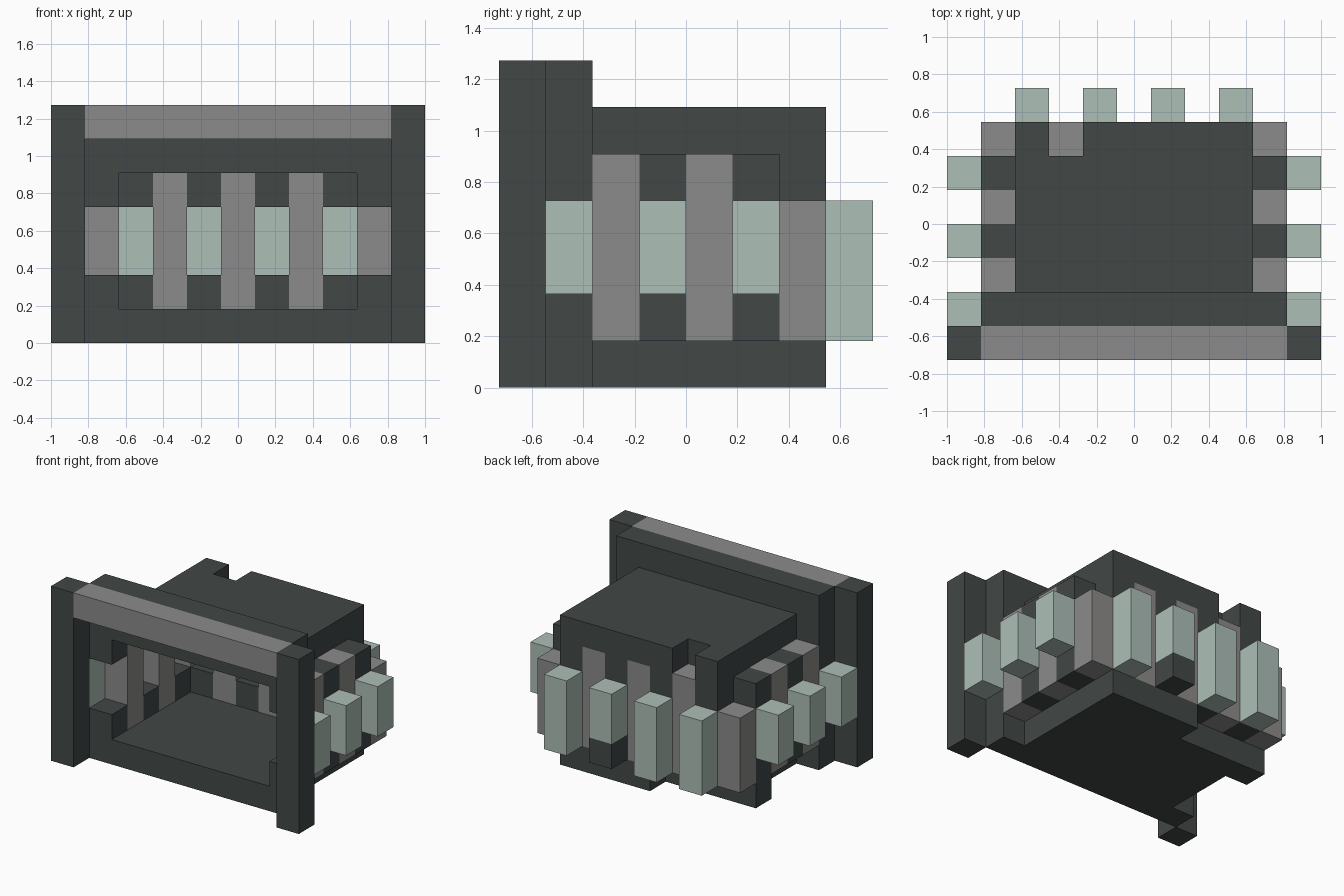
import bpy

# Remove the default cube
cube = bpy.data.objects.get("Cube")
if cube:
    bpy.data.objects.remove(cube, do_unlink=True)

CELL = 2 / 11  # the model sits on a grid of 11 x 8 x 7 cells


def make_material(name, rgb):
    mat = bpy.data.materials.new(name)
    mat.use_nodes = True
    color = (*rgb, 1)
    mat.diffuse_color = color
    bsdf = next(n for n in mat.node_tree.nodes if n.type == "BSDF_PRINCIPLED")
    bsdf.inputs["Base Color"].default_value = color
    bsdf.inputs["Roughness"].default_value = 0.9
    return mat


DARK = make_material("dark slate", (0.054, 0.064, 0.062))
GREY = make_material("warm grey", (0.265, 0.258, 0.256))
GREEN = make_material("pale green", (0.42, 0.52, 0.475))

FACES = [(0, 2, 3, 1), (4, 5, 7, 6), (0, 1, 5, 4),
         (2, 6, 7, 3), (0, 4, 6, 2), (1, 3, 7, 5)]


def part(name, mat, *boxes):
    """One object from boxes given as cell ranges (x range, y range, z range)."""
    verts, faces = [], []
    for xs, ys, zs in boxes:
        start = len(verts)
        verts += [((x - 5.5) * CELL, (y - 4) * CELL, z * CELL)
                  for x in xs for y in ys for z in zs]
        faces += [[start + i for i in f] for f in FACES]
    mesh = bpy.data.meshes.new(name)
    mesh.from_pydata(verts, [], faces)
    mesh.materials.append(mat)
    obj = bpy.data.objects.new(name, mesh)
    bpy.context.collection.objects.link(obj)
    return obj


# Front posts and beam
for side, x in (("right", 0), ("left", 10)):
    part(f"front_post_{side}", DARK, ((x, x + 1), (0, 1), (0, 7)))
part("front_beam", GREY, ((1, 10), (0, 1), (6, 7)))

# Door frame, notched at both sides
part("door_frame", DARK,
     ((1, 10), (1, 2), (0, 1)), ((1, 10), (1, 2), (5, 7)),
     *[((x, x + 1), (1, 2), zs) for x in (1, 9) for zs in ((1, 2), (4, 5))])

# Floor and roof with their uneven back edges
part("floor", DARK, ((2, 9), (2, 6), (0, 1)), ((5, 9), (6, 7), (0, 1)),
     ((1, 2), (5, 6), (0, 1)))
part("roof", DARK, ((2, 9), (2, 6), (5, 6)), ((2, 3), (6, 7), (5, 6)),
     ((4, 9), (6, 7), (5, 6)))

# Side walls: grey pillars between open panels with a block outside each
for side, x, out in (("right", 1, 0), ("left", 9, 10)):
    for y in (2, 4):
        part(f"side_pillar_{side}", GREY, ((x, x + 1), (y, y + 1), (1, 5)))
    part(f"corner_pillar_{side}", GREY, ((x, x + 1), (6, 7), (1, 4)))
    for y in (3, 5):
        part(f"side_panel_{side}", DARK,
             *[((x, x + 1), (y, y + 1), (z, z + 1)) for z in (1, 4)])
    for y in (1, 3, 5):
        part(f"side_block_{side}", GREEN, ((out, out + 1), (y, y + 1), (2, 4)))

# Back wall in the same rhythm
for x in (3, 5, 7):
    part("back_pillar", GREY, ((x, x + 1), (6, 7), (1, 5)))
for x in (2, 4, 6, 8):
    part("back_panel", DARK,
         *[((x, x + 1), (6, 7), (z, z + 1)) for z in (1, 4)])
    bottom = 2 if x == 6 else 1
    part("back_block", GREEN, ((x, x + 1), (7, 8), (bottom, 4)))
part("back_block_base", DARK, ((6, 7), (7, 8), (1, 2)))
